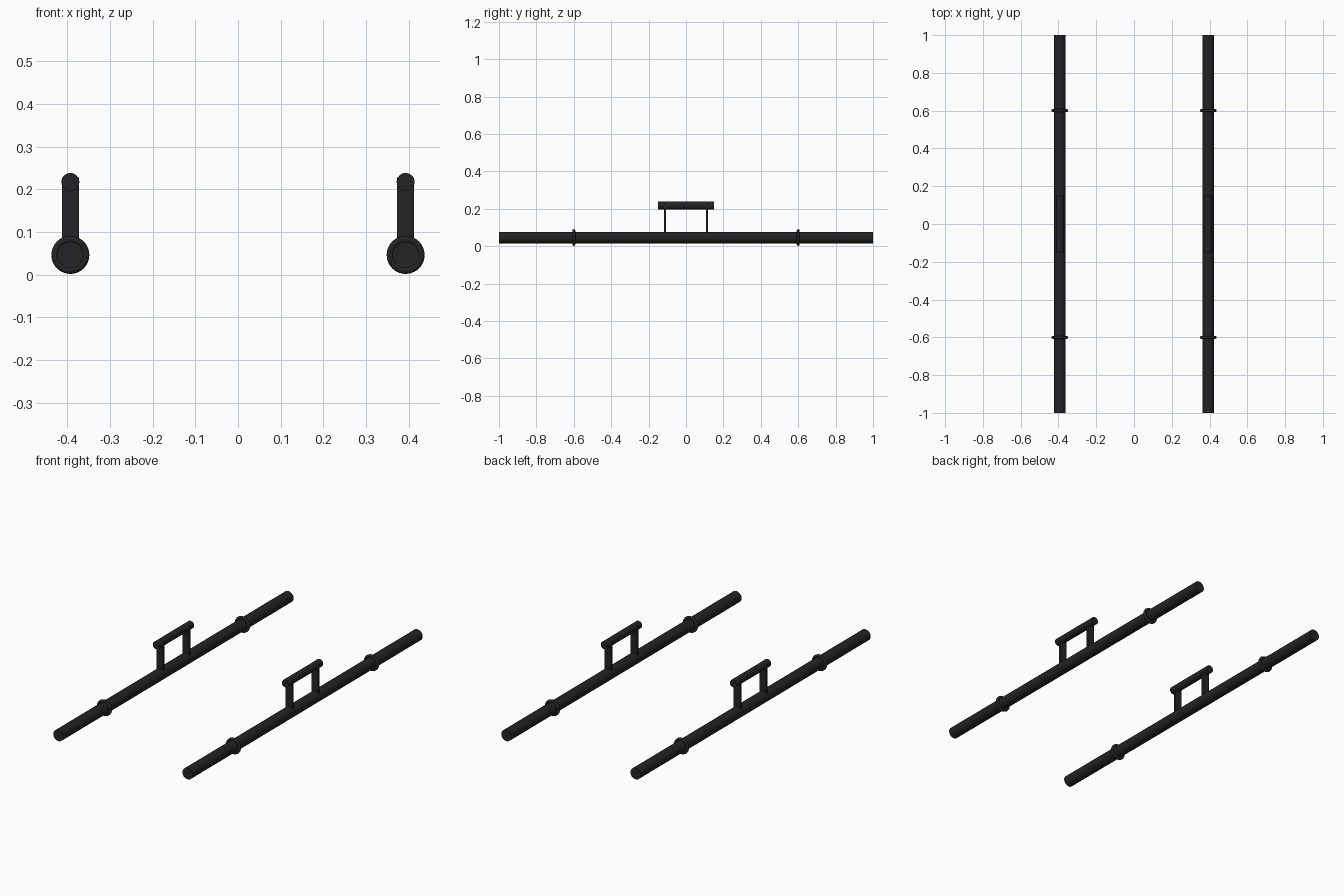
import bpy, math

if "Cube" in bpy.data.objects:
    bpy.data.objects.remove(bpy.data.objects["Cube"])

black = bpy.data.materials.new("matte_black")
black.diffuse_color = (0.017, 0.017, 0.017, 1)
black.use_nodes = True
black.node_tree.nodes["Principled BSDF"].inputs["Base Color"].default_value = black.diffuse_color

PIPE_Z, BAR_Z = 0.046, 0.217
ALONG_Y = (math.pi / 2, 0, 0)


def finish(name, smooth=True):
    ob = bpy.context.object
    ob.name = name
    ob.data.materials.append(black)
    bpy.ops.object.transform_apply(location=False, rotation=True, scale=True)
    if smooth:
        bpy.ops.object.shade_smooth_by_angle(angle=math.radians(40))
    return ob


def rod(name, x, z, radius, length):
    bpy.ops.mesh.primitive_cylinder_add(vertices=32, radius=radius, depth=length,
                                        location=(x, 0, z), rotation=ALONG_Y)
    return finish(name)


for side, x in (("left", -0.393), ("right", 0.393)):
    # long floor tube
    rod(side + "_tube", x, PIPE_Z, 0.031, 2.0)
    # grip bar
    rod(side + "_grip", x, BAR_Z, 0.021, 0.30)
    for end, s in (("front", -1), ("back", 1)):
        # rounded ring foot around the tube
        bpy.ops.mesh.primitive_torus_add(major_segments=40, minor_segments=12,
                                         major_radius=0.0365, minor_radius=0.008,
                                         location=(x, 0.6 * s, PIPE_Z), rotation=ALONG_Y)
        finish(f"{side}_{end}_ring")
        # flat upright between tube and grip
        bpy.ops.mesh.primitive_cube_add(size=1, location=(x, 0.112 * s, 0.143))
        bpy.context.object.scale = (0.040, 0.012, 0.168)
        finish(f"{side}_{end}_upright", smooth=False)
